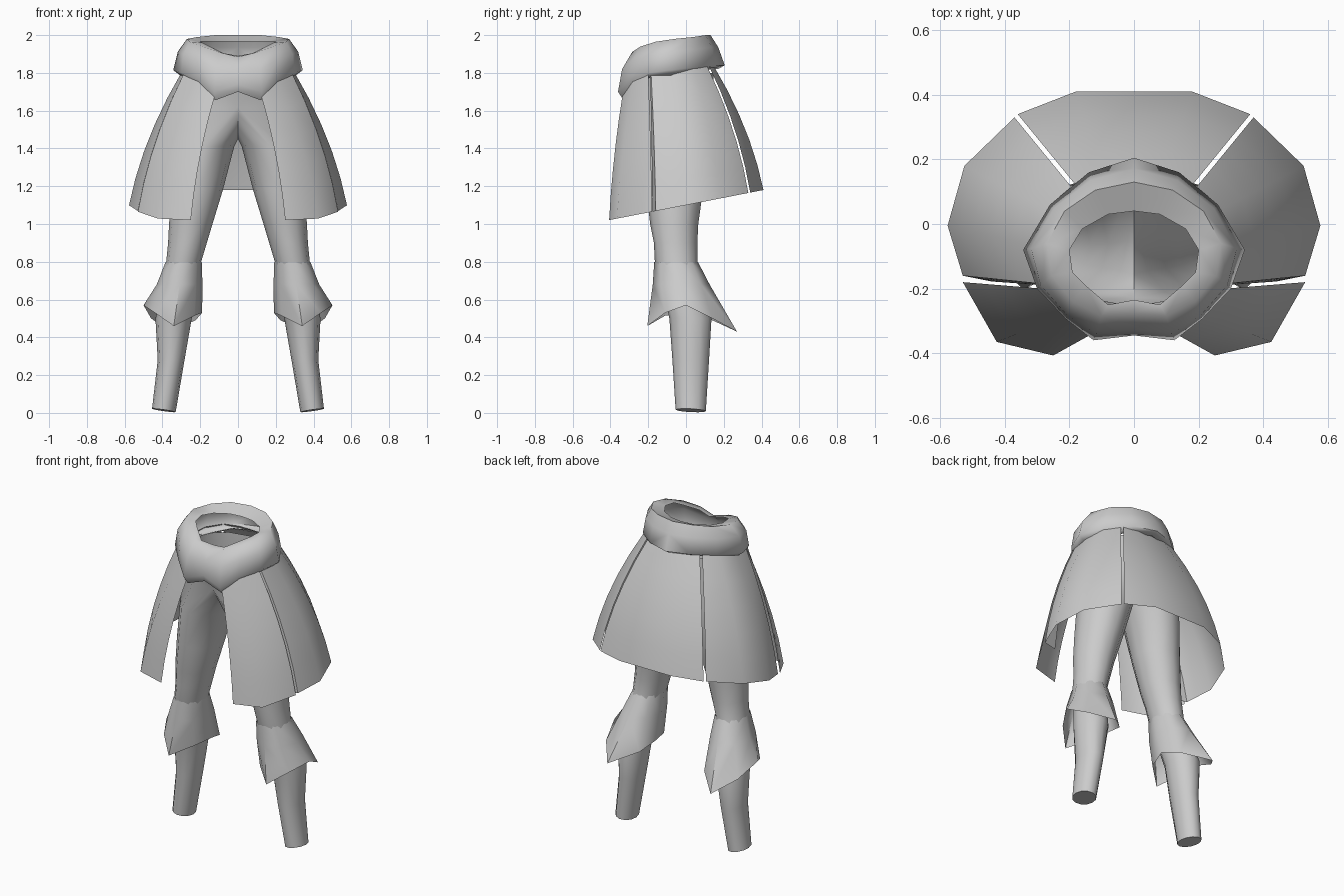
import bpy, bmesh, math
from math import sin, cos, pi

if "Cube" in bpy.data.objects:
    bpy.data.objects.remove(bpy.data.objects["Cube"])

cloth = bpy.data.materials.new("plain_grey")
cloth.diffuse_color = (0.6, 0.6, 0.6, 1)
cloth.use_nodes = True
cloth.node_tree.nodes["Principled BSDF"].inputs["Base Color"].default_value = cloth.diffuse_color


def make(name, strips, mirror=True, angle=60):
    """Each strip is (rings, closed, cap_last); rings are lofted into quads."""
    bm = bmesh.new()
    for rings, closed, cap in strips:
        rows = [[bm.verts.new(p) for p in r] for r in rings]
        n = len(rows[0])
        for a, b in zip(rows, rows[1:]):
            for i in range(n if closed else n - 1):
                j = (i + 1) % n
                bm.faces.new((a[i], a[j], b[j], b[i]))
        if cap:
            bm.faces.new(rows[-1])
    if mirror:
        geom = bm.verts[:] + bm.edges[:] + bm.faces[:]
        dup = bmesh.ops.duplicate(bm, geom=geom)["geom"]
        for v in dup:
            if isinstance(v, bmesh.types.BMVert):
                v.co.x = -v.co.x
        bmesh.ops.reverse_faces(bm, faces=[f for f in dup if isinstance(f, bmesh.types.BMFace)])
    bmesh.ops.remove_doubles(bm, verts=bm.verts, dist=0.0005)
    bmesh.ops.recalc_face_normals(bm, faces=bm.faces)
    me = bpy.data.meshes.new(name)
    bm.to_mesh(me)
    bm.free()
    me.materials.append(cloth)
    ob = bpy.data.objects.new(name, me)
    bpy.context.collection.objects.link(ob)
    bpy.context.view_layer.objects.active = ob
    ob.select_set(True)
    bpy.ops.object.shade_smooth_by_angle(angle=math.radians(angle))
    ob.select_set(False)
    return ob


def oval(x0, x1, y0, y1, z, n=12, tilt_x=0, tilt_y=0):
    """Oval ring given by its extents; starts at the outer side, then back."""
    pts = []
    for i in range(n):
        a = 2 * pi * i / n
        pts.append(((x0 + x1) / 2 + (x1 - x0) / 2 * cos(a),
                    (y0 + y1) / 2 + (y1 - y0) / 2 * sin(a),
                    z + tilt_x * cos(a) + tilt_y * sin(a)))
    return pts


# Trousers: saddle ring at the crotch, leg tubes below, pelvis above
saddle = []
for i in range(12):
    a = 2 * pi * i / 12
    saddle.append((max(0, 0.305 * cos(a)), -0.055 + 0.2 * sin(a),
                   1.62 if cos(a) > 0.01 else 1.45 + 0.17 * sin(a) ** 2))
leg = [saddle,
       oval(0.02, 0.325, -0.235, 0.13, 1.41),
       oval(0.08, 0.35, -0.21, 0.09, 1.18),
       oval(0.135, 0.365, -0.19, 0.065, 1.0),
       oval(0.165, 0.37, -0.17, 0.06, 0.9),
       oval(0.195, 0.38, -0.165, 0.06, 0.8),
       oval(0.22, 0.41, -0.12, 0.09, 0.65),
       oval(0.245, 0.437, -0.088, 0.135, 0.5),
       oval(0.283, 0.425, -0.072, 0.122, 0.28),
       oval(0.33, 0.455, -0.055, 0.105, 0.013, 12, 0.009, -0.004)]
half = [9, 10, 11, 0, 1, 2, 3]          # front centre, round the outside, to back centre
lower = [saddle[i] for i in half]
upper = [(x * 0.93, -0.075 + (y + 0.055) * 1.1, 1.80 - 0.05 * (y < -0.2)) for x, y, z in lower]
make("trousers", [(leg, True, True), ([lower, upper], False, False)])

# Knee cuffs: flared, with points at front and back
cuff_hem = [(0.5, 0.0, 0.57), (0.46, 0.14, 0.5), (0.36, 0.27, 0.43), (0.225, 0.14, 0.49),
            (0.19, 0.02, 0.53), (0.23, -0.11, 0.515), (0.34, -0.205, 0.46), (0.44, -0.11, 0.53)]
cuff_top = oval(0.192, 0.383, -0.168, 0.063, 0.8, 8)
cuff_mid = oval(0.188, 0.43, -0.176, 0.125, 0.68, 8)
make("knee_cuffs", [([cuff_top, cuff_mid, cuff_hem], True, False)])


# Skirt panels: hem points paired with waist points, bulging in between
def panel(hem, waist):
    rings = []
    for k in range(6):
        t = k / 5
        f = 0.5 * t + 0.5 * t * t
        row = []
        for (x, y), (u, v, w) in zip(hem, waist):
            z = 1.02 + (y + 0.41) * 0.195
            row.append((x + (u - x) * f, y + (v - y) * f, z + (w - z) * t))
        rings.append(row)
    return rings


make("back_panel", [(panel(
    [(-0.36, 0.34), (-0.18, 0.41), (0.18, 0.41), (0.36, 0.34)],
    [(-0.18, 0.12, 1.84), (-0.09, 0.145, 1.84), (0.09, 0.145, 1.84), (0.18, 0.12, 1.84)]),
    False, False)], mirror=False)
make("side_panels", [(panel(
    [(0.37, 0.33), (0.525, 0.18), (0.577, -0.005), (0.53, -0.16), (0.44, -0.178)],
    [(0.19, 0.11, 1.84), (0.26, 0.04, 1.83), (0.295, -0.07, 1.81), (0.285, -0.185, 1.8),
     (0.27, -0.19, 1.8)]), False, False)])
make("front_panels", [(panel(
    [(0.53, -0.18), (0.425, -0.365), (0.25, -0.407)],
    [(0.285, -0.2, 1.8), (0.21, -0.28, 1.76), (0.12, -0.335, 1.69)]), False, False)])

# Belt: half rings from back centre to front centre
hole = [(0, .04, 1.965), (.08, .03, 1.965), (.16, -.015, 1.965), (.2, -.08, 1.965),
        (.19, -.15, 1.96), (.15, -.19, 1.94), (.08, -.25, 1.905), (0, -.235, 1.89)]
rim = [(0, .13, 2.0), (.12, .105, 2.0), (.215, .04, 1.99), (.27, -.06, 1.98),
       (.255, -.16, 1.965), (.19, -.24, 1.94), (.1, -.285, 1.91), (0, -.275, 1.885)]
wide = [(0, .205, 1.84), (.14, .16, 1.84), (.26, .06, 1.83), (.343, -.08, 1.815),
        (.3, -.2, 1.80), (.21, -.295, 1.765), (.125, -.36, 1.70), (0, -.345, 1.74)]
base = [(0, .17, 1.82), (.12, .13, 1.82), (.22, .045, 1.80), (.305, -.08, 1.785),
        (.28, -.19, 1.775), (.2, -.27, 1.73), (.12, -.33, 1.655), (0, -.33, 1.70)]
bulge = [tuple((p + q) / 2 * s + o for p, q, s, o in zip(a, b, (1.04, 1.04, 1), (0, -.003, .015)))
         for a, b in zip(rim, wide)]
tuck = [(x * 0.88, -0.08 + (y + 0.08) * 0.88, z + 0.02) for x, y, z in base]
make("belt", [([hole, rim, bulge, wide, base, tuck], False, False)], angle=75)
